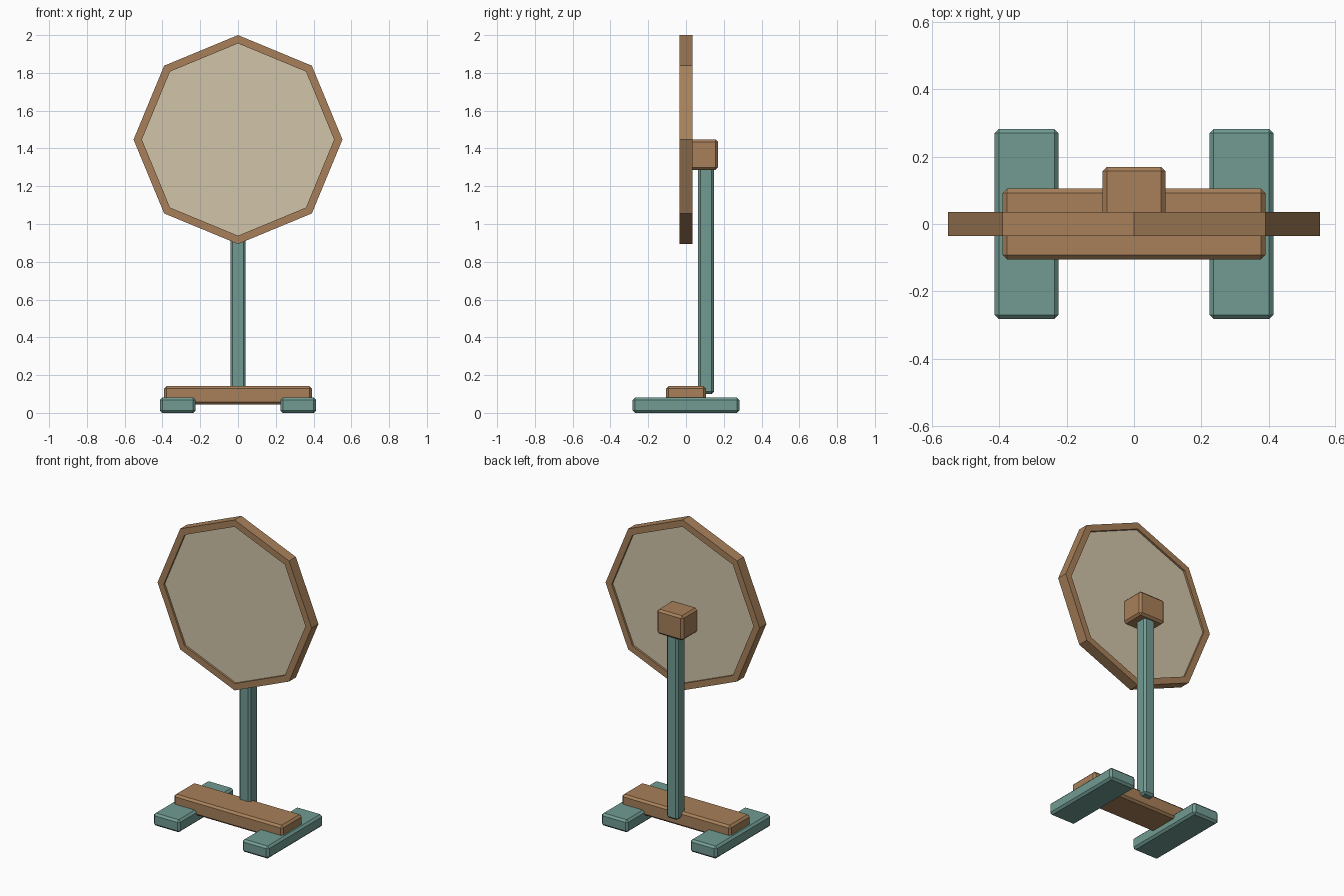
import bpy, bmesh, math

if "Cube" in bpy.data.objects:
    bpy.data.objects.remove(bpy.data.objects["Cube"])


def material(name, rgb):
    m = bpy.data.materials.new(name)
    m.diffuse_color = (*[(c / 255) ** 2.2 for c in rgb], 1)
    m.use_nodes = True
    m.node_tree.nodes["Principled BSDF"].inputs["Base Color"].default_value = m.diffuse_color
    return m


WOOD = material("wood", (166, 127, 90))
TEAL = material("teal_paint", (112, 154, 145))
PANEL = material("pale_panel", (208, 196, 167))


def add_object(name, bm, mat):
    bmesh.ops.recalc_face_normals(bm, faces=bm.faces)
    mesh = bpy.data.meshes.new(name)
    bm.to_mesh(mesh)
    bm.free()
    mesh.materials.append(mat)
    obj = bpy.data.objects.new(name, mesh)
    bpy.context.collection.objects.link(obj)
    return obj


def chamfered_box(name, lo, hi, mat, chamfer=0.013):
    bm = bmesh.new()
    bmesh.ops.create_cube(bm, size=1)
    for v in bm.verts:
        v.co = [(a + b) / 2 + c * (b - a) for a, b, c in zip(lo, hi, v.co)]
    bmesh.ops.bevel(bm, geom=bm.edges[:], offset=chamfer, segments=1,
                    affect='EDGES', clamp_overlap=True)
    return add_object(name, bm, mat)


CENTRE_Z, SIDES = 1.447, 8


def octagon(bm, radius, y):
    return [bm.verts.new((radius * math.cos(math.tau * i / SIDES), y,
                          CENTRE_Z + radius * math.sin(math.tau * i / SIDES)))
            for i in range(SIDES)]


# Octagonal rim: a rectangular section swept through four loops
bm = bmesh.new()
loops = [octagon(bm, r, y) for r, y in
         ((0.553, -0.035), (0.553, 0.035), (0.509, 0.035), (0.509, -0.035))]
for k in range(4):
    a, b = loops[k], loops[(k + 1) % 4]
    for i in range(SIDES):
        j = (i + 1) % SIDES
        bm.faces.new((a[i], a[j], b[j], b[i]))
add_object("octagon_rim", bm, WOOD)

# Recessed panel inside the rim
bm = bmesh.new()
front, back = octagon(bm, 0.515, -0.022), octagon(bm, 0.515, 0.022)
bm.faces.new(front)
bm.faces.new(back)
for i in range(SIDES):
    j = (i + 1) % SIDES
    bm.faces.new((front[i], front[j], back[j], back[i]))
add_object("octagon_panel", bm, PANEL)

# Mounting block and post behind the panel
chamfered_box("mounting_block", (-0.094, 0.01, 1.287), (0.094, 0.17, 1.447), WOOD)
chamfered_box("post", (-0.041, 0.063, 0.10), (0.041, 0.149, 1.32), TEAL)

# Base: cross bar on two feet
chamfered_box("cross_bar", (-0.391, -0.105, 0.045), (0.391, 0.105, 0.142), WOOD)
for side, x in (("left", -0.319), ("right", 0.319)):
    chamfered_box(side + "_foot", (x - 0.095, -0.283, 0), (x + 0.095, 0.283, 0.081), TEAL)
